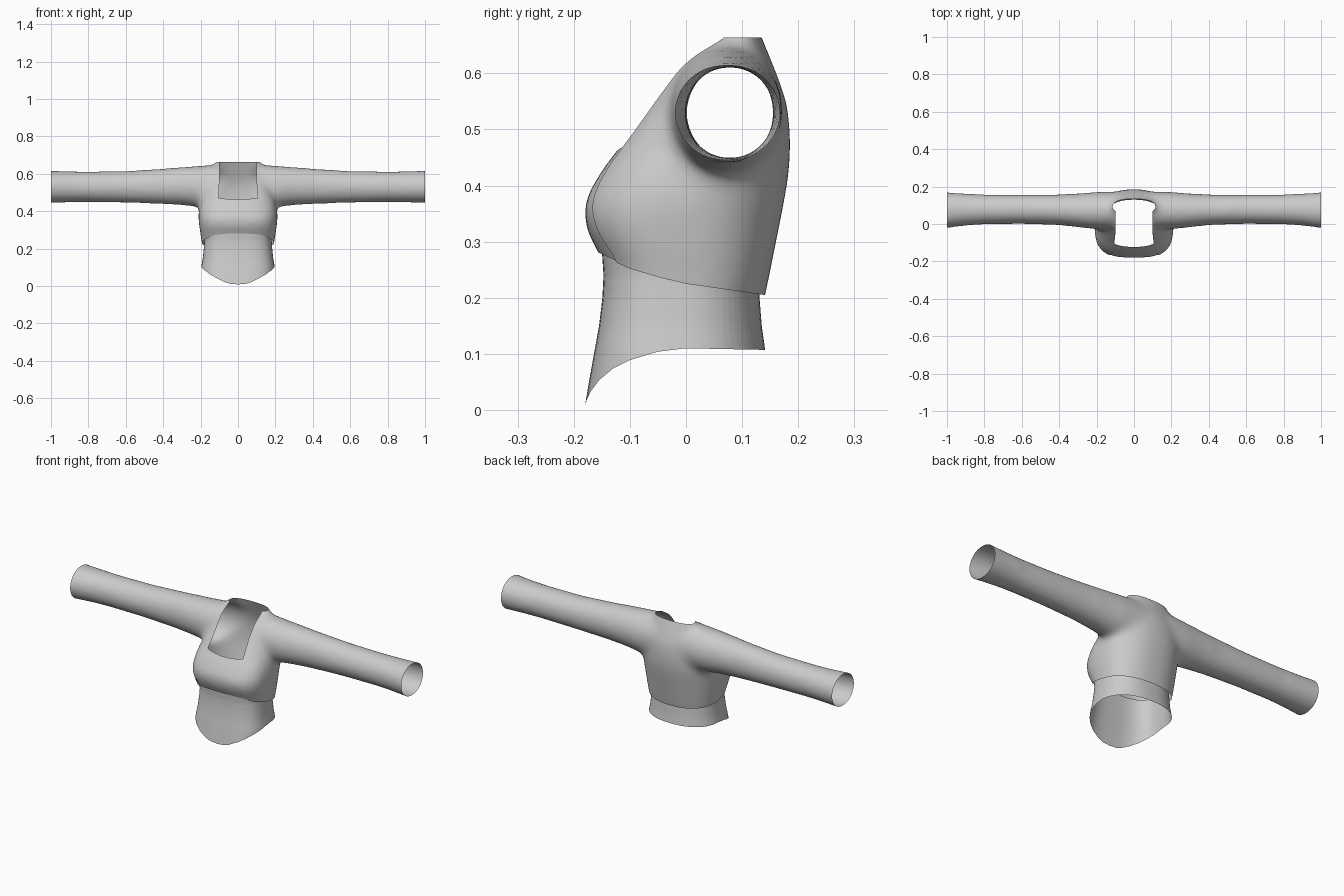
import bpy, bmesh, math
from mathutils import Vector

if "Cube" in bpy.data.objects:
    bpy.data.objects.remove(bpy.data.objects["Cube"])

cloth = bpy.data.materials.new("grey_cloth")
cloth.diffuse_color = (0.6, 0.6, 0.6, 1)
cloth.use_nodes = True
cloth.node_tree.nodes["Principled BSDF"].inputs["Base Color"].default_value = cloth.diffuse_color


def lerp(table, t):
    """Piecewise-linear lookup in a list of (key, value) pairs."""
    if t <= table[0][0]:
        return table[0][1]
    for (a, va), (b, vb) in zip(table, table[1:]):
        if t <= b:
            return va + (vb - va) * (t - a) / (b - a)
    return table[-1][1]


def signed_pow(v, p):
    return math.copysign(abs(v) ** p, v)


def torso_ring(z, front, back, half, n=64):
    """Horizontal section: boxy in front, rounder behind."""
    mid, pts = (front + back) / 2, []
    for i in range(n):
        a = 2 * math.pi * i / n
        c, s = math.cos(a), math.sin(a)
        p = 2 / (3.0 if s < 0 else 2.3)
        pts.append(Vector((half * signed_pow(c, p),
                           mid + (back - front) / 2 * signed_pow(s, p), z)))
    return pts


def sleeve_ring(x, y, z, ry, rz, n=48):
    angles = [2 * math.pi * i / n for i in range(n)]
    return [Vector((x, y + ry * math.cos(a), z + rz * math.sin(a))) for a in angles]


def loft(bm, rings, caps):
    rows = [[bm.verts.new(p) for p in r] for r in rings]
    for a, b in zip(rows, rows[1:]):
        for i in range(len(a)):
            j = (i + 1) % len(a)
            bm.faces.new((a[i], a[j], b[j], b[i]))
    if caps:
        bm.faces.new(rows[0][::-1])
        bm.faces.new(rows[-1])


def trim(bm, field):
    """Cut the surface along field = 0 and keep the positive side."""
    val = {v: field(v.co) for v in bm.verts}
    new = []
    for e in list(bm.edges):
        a, b = e.verts
        fa, fb = val[a], val[b]
        if fa * fb < 0:
            new.append(bmesh.utils.edge_split(e, a, fa / (fa - fb))[1])
    for v in new:
        val[v] = 0.0
    if new:
        bmesh.ops.connect_verts(bm, verts=new)
    bad = [f for f in bm.faces if sum(val[v] for v in f.verts) < 0]
    bmesh.ops.delete(bm, geom=bad, context='FACES')


def add_object(name, bm):
    bmesh.ops.recalc_face_normals(bm, faces=bm.faces)
    me = bpy.data.meshes.new(name)
    bm.to_mesh(me)
    bm.free()
    me.materials.append(cloth)
    ob = bpy.data.objects.new(name, me)
    bpy.context.collection.objects.link(ob)
    for p in me.polygons:
        p.use_smooth = True
    return ob


# Torso sections: height, front y, back y, half width
TORSO = [(.15, -.125, .128, .178), (.205, -.136, .142, .19), (.25, -.145, .151, .196),
         (.28, -.16, .157, .202), (.31, -.178, .163, .206), (.35, -.188, .171, .211),
         (.38, -.182, .177, .212), (.43, -.153, .185, .207), (.49, -.107, .187, .19),
         (.55, -.065, .18, .17), (.61, -.022, .158, .145), (.64, .02, .145, .13),
         (.665, .06, .135, .12), (.69, .08, .128, .11)]
# Sleeve sections: x, centre y, centre z, radius y, radius z
SLEEVE = [(.1, .072, .53, .102, .122), (.2, .072, .532, .1, .112), (.25, .072, .533, .096, .107),
          (.3, .073, .534, .091, .103), (.4, .076, .533, .083, .096), (.6, .079, .53, .079, .086),
          (.8, .078, .53, .081, .083), (.9, .077, .53, .087, .084), (1.0, .074, .53, .097, .088),
          (1.05, .073, .53, .099, .09)]

# Closed garment volume, fused and softened at the armholes
bm = bmesh.new()
loft(bm, [torso_ring(*r) for r in TORSO], True)
tube = [(-x, *r) for x, *r in reversed(SLEEVE)] + SLEEVE
loft(bm, [sleeve_ring(*r) for r in tube], True)
form = add_object("garment_form", bm)
remesh = form.modifiers.new("fuse", 'REMESH')
remesh.mode = 'VOXEL'
remesh.voxel_size = 0.01
dg = bpy.context.evaluated_depsgraph_get()
fused = bpy.data.meshes.new_from_object(form.evaluated_get(dg))
bpy.data.objects.remove(form)


def garment():
    bm = bmesh.new()
    bm.from_mesh(fused)
    for _ in range(24):
        bmesh.ops.smooth_vert(bm, verts=bm.verts, factor=0.5,
                              use_axis_x=True, use_axis_y=True, use_axis_z=True)
    return bm


HEM = [(-.16, .279), (-.14, .27), (-.1, .252), (-.05, .237), (0, .225), (.07, .215), (.14, .205)]
OPENING = [(.28, .15), (.33, .137), (.4, .12), (.47, .106), (.55, .1), (.7, .1)]


def hem(p):
    return p.z - lerp(HEM, p.y)


def opening(p):
    return (p.x / lerp(OPENING, p.z)) ** 4 + max(p.y / .122, 0) ** 4 - 1


# Jacket: open at cuffs, hem, neck and front
bm = garment()
for field in (lambda p: .9995 - p.x, lambda p: p.x + .9995, hem,
              lambda p: .664 - p.z, opening):
    trim(bm, field)
add_object("jacket", bm)

# Front panel: fills the opening up to the neckline, set just inside the jacket
bm = garment()
for field in (lambda p: -p.y, hem, lambda p: .3 - opening(p),
              lambda p: .465 + .8 * p.x ** 2 - p.z):
    trim(bm, field)
bm.normal_update()
shift = [(v, v.normal.copy()) for v in bm.verts]
for v, nrm in shift:
    v.co -= nrm * .004
add_object("front_panel", bm)

# Undershirt: flared tube with a pointed front tail
SHIRT = [(-.01, -.183, .15, .2), (.05, -.173, .147, .199), (.1, -.164, .142, .197),
         (.15, -.155, .135, .188), (.2, -.149, .131, .183), (.24, -.147, .13, .18),
         (.285, -.15, .135, .183)]
TAIL = [(-.182, .001), (-.178, .015), (-.17, .033), (-.155, .053), (-.13, .074),
        (-.1, .089), (-.05, .104), (0, .11), (.15, .107)]
bm = bmesh.new()
loft(bm, [torso_ring(*r) for r in SHIRT], False)
bmesh.ops.subdivide_edges(bm, edges=bm.edges, cuts=2, use_grid_fill=True)
trim(bm, lambda p: p.z - lerp(TAIL, p.y))
add_object("undershirt", bm)
bpy.data.meshes.remove(fused)
